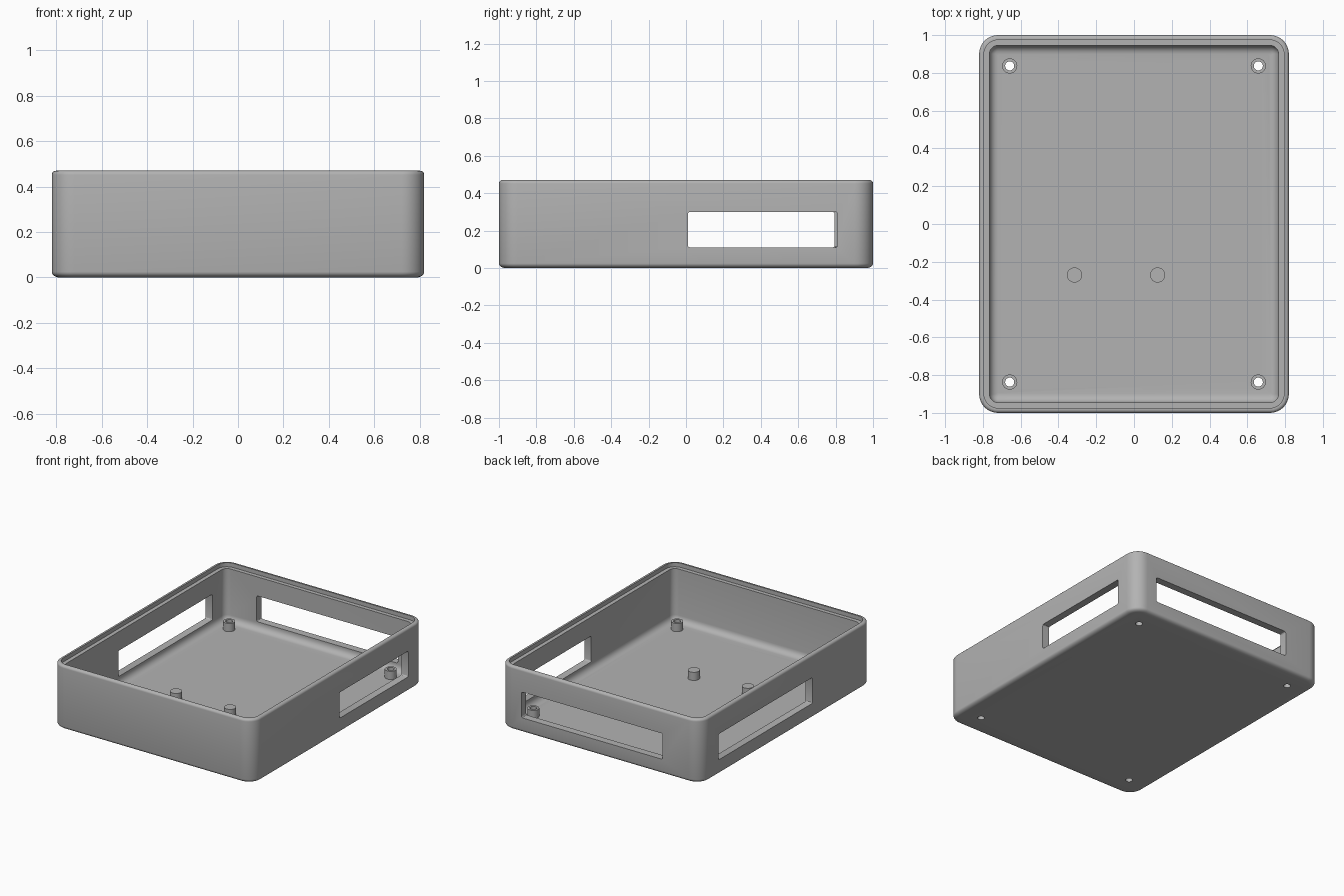
import bpy, bmesh, math
from mathutils import Vector

cube = bpy.data.objects.get("Cube")
if cube:
    bpy.data.objects.remove(cube, do_unlink=True)

W, D, H = 0.82, 1.0, 0.47      # half width, half depth, height
FLOOR, POST_TOP = 0.055, 0.115
CORNER, STEPS = 0.1, 8

grey = bpy.data.materials.new("plain grey")
grey.use_nodes = True
colour = (0.45, 0.45, 0.45, 1)
grey.diffuse_color = colour
grey.node_tree.nodes["Principled BSDF"].inputs["Base Color"].default_value = colour


def finish(bm, name):
    bmesh.ops.recalc_face_normals(bm, faces=bm.faces)
    mesh = bpy.data.meshes.new(name)
    bm.to_mesh(mesh)
    bm.free()
    mesh.materials.append(grey)
    obj = bpy.data.objects.new(name, mesh)
    bpy.context.collection.objects.link(obj)
    return obj


def rounded_ring(bm, inset, z):
    """Rounded rectangle of vertices, inset from the outer wall."""
    r = max(CORNER - inset, 0.008)
    ring = []
    for k, (sx, sy) in enumerate([(1, 1), (-1, 1), (-1, -1), (1, -1)]):
        cx, cy = sx * (W - inset - r), sy * (D - inset - r)
        for i in range(STEPS + 1):
            a = math.pi / 2 * (k + i / STEPS)
            ring.append(bm.verts.new((cx + r * math.cos(a), cy + r * math.sin(a), z)))
    return ring


def arc(cx, cz, rx, rz, start, end, n=5):
    angles = [math.radians(start + (end - start) * i / n) for i in range(n + 1)]
    return [(cx + rx * math.cos(a), cz + rz * math.sin(a)) for a in angles]


def cylinder(name, x, y, radius, z0, z1):
    bm = bmesh.new()
    bmesh.ops.create_cone(bm, cap_ends=True, segments=32, radius1=radius,
                          radius2=radius, depth=z1 - z0)
    bmesh.ops.translate(bm, verts=bm.verts, vec=(x, y, (z0 + z1) / 2))
    return finish(bm, name)


def window(name, lo, hi, axis):
    """Box cutter with its four edges along the cutting axis rounded."""
    lo, hi = Vector(lo), Vector(hi)
    bm = bmesh.new()
    bmesh.ops.create_cube(bm, size=1)
    bmesh.ops.scale(bm, verts=bm.verts, vec=hi - lo)
    bmesh.ops.translate(bm, verts=bm.verts, vec=(lo + hi) / 2)
    along = [e for e in bm.edges
             if abs((e.verts[0].co - e.verts[1].co).normalized()[axis]) > 0.9]
    bmesh.ops.bevel(bm, geom=along, offset=0.012, segments=3, profile=0.5, affect='EDGES')
    return finish(bm, name)


def cut(obj, cutters):
    for c in cutters:
        c.hide_render = True
        mod = obj.modifiers.new("cut", 'BOOLEAN')
        mod.operation, mod.solver, mod.object = 'DIFFERENCE', 'EXACT', c
    bpy.context.view_layer.update()
    graph = bpy.context.evaluated_depsgraph_get()
    mesh = bpy.data.meshes.new_from_object(obj.evaluated_get(graph))
    obj.modifiers.clear()
    obj.data = mesh


# Tray: outer fillet, wall, rounded rim, stepped ledge, inner wall, floor fillet
profile = arc(0.035, 0.025, 0.035, 0.025, 270, 180)
profile += arc(0.018, H - 0.018, 0.018, 0.018, 180, 90)
profile += [(0.026, H), (0.026, H - 0.03), (0.055, H - 0.03)]
profile += arc(0.1, FLOOR + 0.045, 0.045, 0.045, 180, 270)
bm = bmesh.new()
rings = [rounded_ring(bm, inset, z) for inset, z in profile]
for a, b in zip(rings, rings[1:]):
    for i in range(len(a)):
        j = (i + 1) % len(a)
        bm.faces.new((a[i], a[j], b[j], b[i]))
bm.faces.new(rings[0])
bm.faces.new(rings[-1])
tray = finish(bm, "tray")

# Screw standoffs in the corners
holes, standoffs = [], []
for sx, side in ((1, "left"), (-1, "right")):
    for sy, end in ((1, "back"), (-1, "front")):
        x, y = sx * 0.658, sy * 0.837
        holes.append(cylinder("hole_cutter", x, y, 0.024, -0.1, 0.3))
        standoffs.append(cylinder(f"standoff_{end}_{side}", x, y, 0.04, FLOOR - 0.005, POST_TOP))
        cut(standoffs[-1], holes[-1:])

# Solid support posts
posts = [cylinder("post_" + side, x, -0.27, 0.04, FLOOR - 0.005, POST_TOP)
         for side, x in (("left", 0.125), ("right", -0.315))]

# Side and back openings
Z0, Z1 = 0.11, 0.3
windows = [
    window("left_window_cutter", (0.7, 0.01, Z0), (0.9, 0.81, Z1), 0),
    window("right_window_cutter", (-0.9, -0.3, Z0), (-0.7, 0.795, Z1), 0),
    window("back_window_cutter", (-0.51, 0.88, Z0), (0.64, 1.1, Z1), 1),
]
cut(tray, holes + windows)
for c in holes + windows:
    bpy.data.objects.remove(c, do_unlink=True)

# Smooth curved faces, keep hard edges
bpy.ops.object.select_all(action='DESELECT')
for obj in [tray] + standoffs + posts:
    obj.select_set(True)
bpy.context.view_layer.objects.active = tray
bpy.ops.object.shade_smooth_by_angle(angle=math.radians(30))
